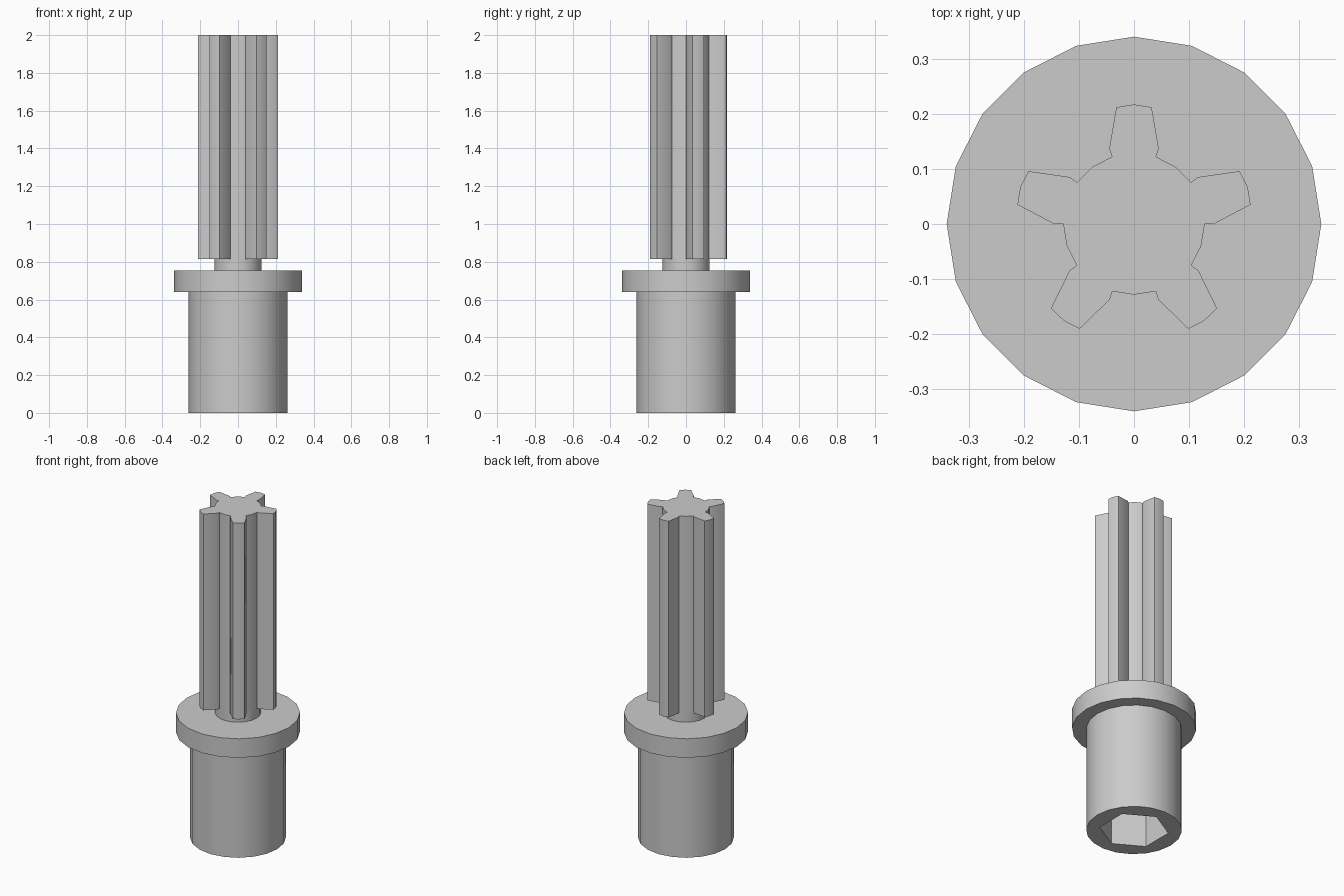
import bpy
import bmesh
from math import radians, cos, sin
from mathutils import Matrix

cube = bpy.data.objects.get("Cube")
if cube:
    bpy.data.objects.remove(cube, do_unlink=True)

grey = bpy.data.materials.new("plain_grey")
grey.use_nodes = True
GREY = (0.6, 0.6, 0.6, 1)
grey.diffuse_color = GREY
grey.node_tree.nodes["Principled BSDF"].inputs["Base Color"].default_value = GREY


def prism(name, outline, bottom, top):
    """Extrude a counter-clockwise outline from bottom to top."""
    bm = bmesh.new()
    base = bm.faces.new([bm.verts.new((x, y, bottom)) for x, y in outline])
    cap = bmesh.ops.extrude_face_region(bm, geom=[base], use_keep_orig=True)
    verts = [v for v in cap["geom"] if isinstance(v, bmesh.types.BMVert)]
    bmesh.ops.translate(bm, verts=verts, vec=(0, 0, top - bottom))
    bmesh.ops.recalc_face_normals(bm, faces=bm.faces)
    mesh = bpy.data.meshes.new(name)
    bm.to_mesh(mesh)
    bm.free()
    mesh.materials.append(grey)
    obj = bpy.data.objects.new(name, mesh)
    bpy.context.collection.objects.link(obj)
    return obj


def ring(radius, sides, start=0):
    angles = [radians(start + 360 * i / sides) for i in range(sides)]
    return [(radius * cos(a), radius * sin(a)) for a in angles]


def activate(obj):
    bpy.ops.object.select_all(action="DESELECT")
    obj.select_set(True)
    bpy.context.view_layer.objects.active = obj


# Stacked round parts
barrel = prism("barrel", ring(0.262, 20), 0, 0.64)
collar = prism("collar", ring(0.34, 20), 0.64, 0.755)
neck = prism("neck", ring(0.125, 20), 0.755, 0.815)

# Hexagonal socket in the underside of the barrel
cutter = prism("socket_cutter", ring(0.19, 6, 30), -0.1, 0.5)
cutter.hide_render = True
cut = barrel.modifiers.new("socket", "BOOLEAN")
cut.operation = "DIFFERENCE"
cut.solver = "EXACT"
cut.object = cutter
activate(barrel)
bpy.ops.object.modifier_apply(modifier=cut.name)
bpy.data.objects.remove(cutter, do_unlink=True)

# Five-toothed splined shaft: one tooth outline turned around the axis
half = [(0.04, 0.122), (0.045, 0.137), (0.032, 0.212)]
tooth = half + [(0, 0.217)] + [(-x, y) for x, y in reversed(half)] + [(-0.075, 0.104)]
outline = []
for i in range(5):
    turn = Matrix.Rotation(radians(72 * i), 2)
    for x, y in tooth:
        outline.append((turn[0][0] * x + turn[0][1] * y,
                        turn[1][0] * x + turn[1][1] * y))
shaft = prism("splined_shaft", outline, 0.815, 2)

for part in (barrel, collar, neck, shaft):
    activate(part)
    bpy.ops.object.shade_smooth_by_angle(angle=radians(30))
